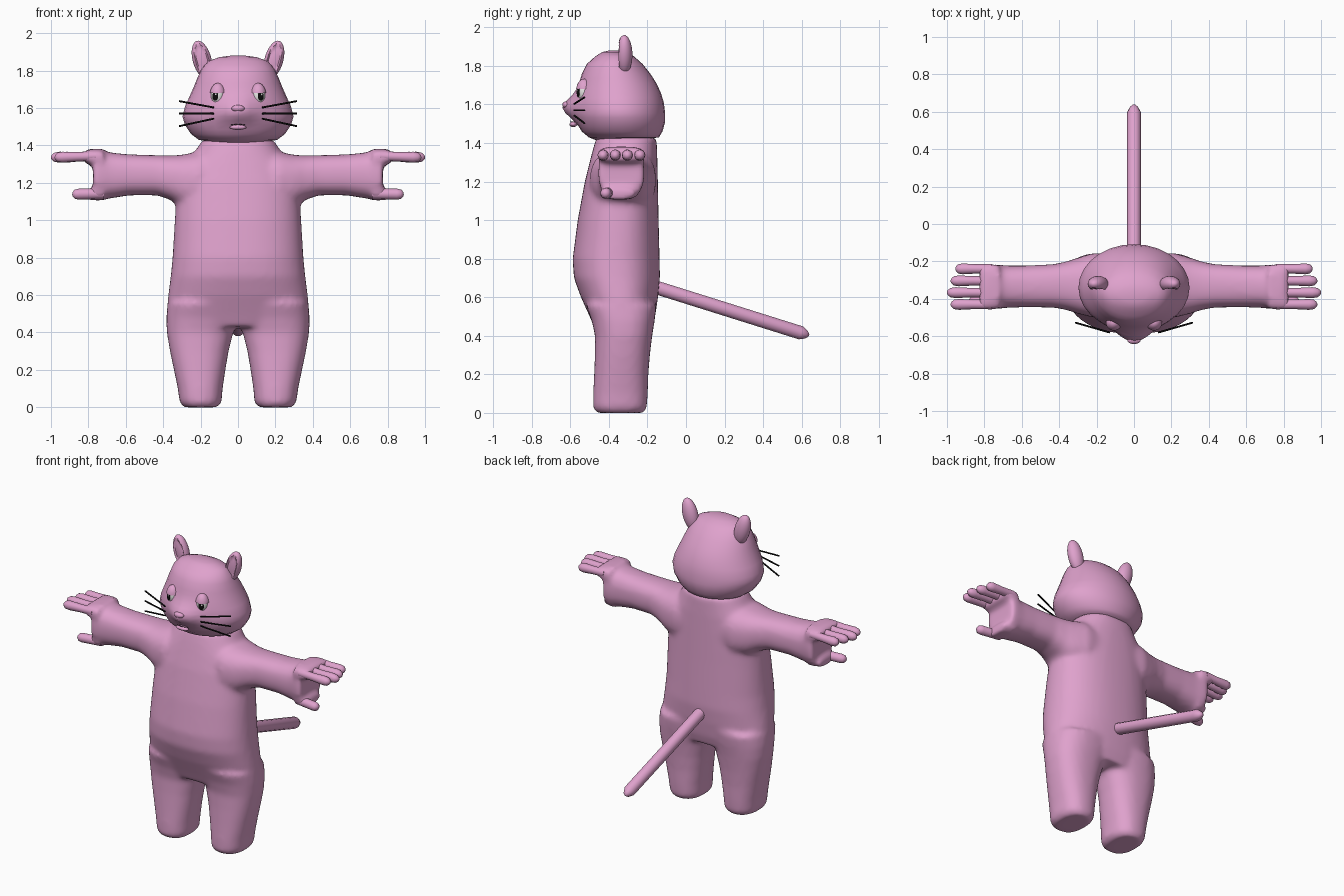
import bpy, bmesh, math
from mathutils import Vector, Matrix

if "Cube" in bpy.data.objects:
    bpy.data.objects.remove(bpy.data.objects["Cube"])


def material(name, rgb):
    m = bpy.data.materials.new(name)
    m.diffuse_color = (*rgb, 1)
    m.use_nodes = True
    m.node_tree.nodes["Principled BSDF"].inputs["Base Color"].default_value = m.diffuse_color
    return m


PINK = material("pink", (0.74, 0.36, 0.61))
BLACK = material("black", (0.004, 0.004, 0.004))
WHITE = material("white", (0.82, 0.82, 0.8))


def finish(name, bm, mat, angle=60):
    bmesh.ops.recalc_face_normals(bm, faces=bm.faces)
    me = bpy.data.meshes.new(name)
    bm.to_mesh(me)
    bm.free()
    ob = bpy.data.objects.new(name, me)
    bpy.context.collection.objects.link(ob)
    me.materials.append(mat)
    bpy.ops.object.select_all(action='DESELECT')
    ob.select_set(True)
    bpy.context.view_layer.objects.active = ob
    bpy.ops.object.shade_smooth_by_angle(angle=math.radians(angle))
    return ob


def loft(bm, rings, place, sides=32, power=2.0, steps=1):
    """Rings are (t, u_min, u_max, v_min, v_max); place maps (t, u, v) to a point."""
    dense = []
    for a, b in zip(rings, rings[1:]):
        dense += [[p + (q - p) * i / steps for p, q in zip(a, b)] for i in range(steps)]
    dense.append(rings[-1])
    loops = []
    for t, u0, u1, v0, v1 in dense:
        loop = []
        for i in range(sides):
            a = 2 * math.pi * i / sides
            c, s = math.cos(a), math.sin(a)
            u = math.copysign(abs(c) ** (2 / power), c)
            v = math.copysign(abs(s) ** (2 / power), s)
            loop.append(bm.verts.new(place(t, (u0 + u1 + u * (u1 - u0)) / 2,
                                           (v0 + v1 + v * (v1 - v0)) / 2)))
        loops.append(loop)
    for a, b in zip(loops, loops[1:]):
        for i in range(sides):
            j = (i + 1) % sides
            bm.faces.new((a[i], a[j], b[j], b[i]))
    bm.faces.new(loops[0])
    bm.faces.new(loops[-1])


def sphere(name, mat, loc, size, turn=0, lean=0, edit=None, segs=24):
    bm = bmesh.new()
    bmesh.ops.create_uvsphere(bm, u_segments=segs, v_segments=segs // 2, radius=1)
    if edit:
        edit(bm)
    m = (Matrix.Translation(loc) @ Matrix.Rotation(turn, 4, 'Z')
         @ Matrix.Rotation(lean, 4, 'Y') @ Matrix.Diagonal((*size, 1)))
    bm.transform(m)
    return finish(name, bm, mat)


def rod(name, mat, start, end, radii, sides=12):
    """Round rod through (fraction, radius) stations."""
    start, end = Vector(start), Vector(end)
    rot = (end - start).to_track_quat('Z', 'Y')
    bm = bmesh.new()
    loft(bm, [(f * (end - start).length, -r, r, -r, r) for f, r in radii],
         lambda t, u, v: start + rot @ Vector((u, v, t)), sides)
    return finish(name, bm, mat)


# Body: torso, legs, arms and palms fused into one soft skin
bm = bmesh.new()
loft(bm, [(0.43, -0.36, 0.36, -0.47, -0.18), (0.5, -0.382, 0.382, -0.50, -0.16),
          (0.6, -0.373, 0.373, -0.545, -0.145), (0.7, -0.36, 0.36, -0.582, -0.135),
          (0.8, -0.35, 0.35, -0.588, -0.137), (1.0, -0.338, 0.338, -0.562, -0.142),
          (1.2, -0.325, 0.325, -0.525, -0.146), (1.3, -0.285, 0.285, -0.50, -0.148),
          (1.36, -0.235, 0.235, -0.485, -0.15), (1.43, -0.19, 0.19, -0.465, -0.152)],
     lambda t, u, v: (u, v, t), 48, 2.3)
for s in (-1, 1):
    loft(bm, [(0, 0.11, 0.29, -0.465, -0.22), (0.025, 0.088, 0.312, -0.482, -0.203),
              (0.1, 0.082, 0.322, -0.482, -0.198), (0.2, 0.067, 0.343, -0.477, -0.195),
              (0.3, 0.05, 0.364, -0.473, -0.187), (0.4, 0.025, 0.381, -0.472, -0.175),
              (0.48, -0.01, 0.384, -0.49, -0.162), (0.56, -0.02, 0.376, -0.52, -0.152)],
         lambda t, u, v: (s * u, v, t), 32, 2.4)
    loft(bm, [(0.1, -0.48, -0.16, 1.05, 1.37), (0.22, -0.50, -0.155, 1.05, 1.365),
              (0.3, -0.48, -0.18, 1.07, 1.35), (0.36, -0.46, -0.2, 1.108, 1.346),
              (0.43, -0.447, -0.215, 1.133, 1.348), (0.58, -0.445, -0.222, 1.133, 1.352),
              (0.68, -0.448, -0.222, 1.117, 1.362), (0.74, -0.455, -0.216, 1.108, 1.38),
              (0.775, -0.455, -0.216, 1.108, 1.384)],
         lambda t, u, v: (s * t, u, v), 32, 2.5)
    # knuckle ridge above the palm and heel below it
    loft(bm, [(0.72, -0.455, -0.216, 1.28, 1.382), (0.80, -0.458, -0.213, 1.3, 1.38),
              (0.825, -0.455, -0.216, 1.307, 1.372)],
         lambda t, u, v: (s * t, u, v), 32, 3.5)
    loft(bm, [(0.72, -0.44, -0.24, 1.105, 1.19), (0.80, -0.43, -0.27, 1.107, 1.165)],
         lambda t, u, v: (s * t, u, v), 32, 2.5)
body = finish("body", bm, PINK)
mod = body.modifiers.new("fuse", 'REMESH')
mod.mode = 'VOXEL'
mod.voxel_size = 0.015
mod.use_smooth_shade = True
mod = body.modifiers.new("soften", 'SMOOTH')
mod.factor = 0.5
mod.iterations = 9
for mod_name in ("fuse", "soften"):
    bpy.ops.object.modifier_apply(modifier=mod_name)
bpy.ops.object.shade_smooth()

# Head: faceted loft with the snout pulled forward
bm = bmesh.new()
loft(bm, [(1.412, -0.12, 0.12, -0.46, -0.25), (1.43, -0.21, 0.21, -0.505, -0.14),
          (1.46, -0.25, 0.25, -0.54, -0.122), (1.51, -0.284, 0.284, -0.563, -0.108),
          (1.555, -0.297, 0.297, -0.573, -0.108), (1.61, -0.283, 0.283, -0.573, -0.115),
          (1.66, -0.26, 0.26, -0.567, -0.13), (1.71, -0.238, 0.238, -0.555, -0.153),
          (1.76, -0.218, 0.218, -0.54, -0.185), (1.81, -0.195, 0.195, -0.515, -0.225),
          (1.85, -0.16, 0.16, -0.47, -0.27), (1.872, -0.1, 0.1, -0.435, -0.315),
          (1.88, -0.04, 0.04, -0.4, -0.35)],
     lambda t, u, v: (u, v, t), 28, 2.0, 2)
for v in bm.verts:
    if v.co.y < -0.4:
        v.co.y -= 0.068 * math.exp(-(v.co.x / 0.085) ** 2 - ((v.co.z - 1.585) / 0.06) ** 2)
finish("head", bm, PINK)

# Nose and lower lip, with a thin mouth line
sphere("nose", PINK, (0, -0.622, 1.598), (0.035, 0.02, 0.018))
sphere("lower_lip", PINK, (0, -0.585, 1.497), (0.045, 0.02, 0.014))
for s in (-1, 1):
    rod("mouth_line", BLACK, (0, -0.601, 1.514), (s * 0.042, -0.586, 1.509),
        [(0, 0.002), (1, 0.001)], 6)


# Ears: flattened ovals with a dished front
def dish(bm):
    for v in bm.verts:
        r = math.hypot(v.co.x / 0.66, v.co.z / 0.76)
        if v.co.y < 0 and r < 1:
            v.co.y *= 0.6


def upper_part(bm):
    geom = bm.verts[:] + bm.edges[:] + bm.faces[:]
    cut = bmesh.ops.bisect_plane(bm, geom=geom, plane_co=(0, 0, 0.2),
                                 plane_no=(0, 0, 1), clear_inner=True)
    edges = [e for e in cut["geom_cut"] if isinstance(e, bmesh.types.BMEdge)]
    bmesh.ops.holes_fill(bm, edges=edges, sides=0)


for s in (-1, 1):
    sphere("ear", PINK, (s * 0.192, -0.32, 1.858), (0.05, 0.042, 0.105), 0, s * 0.27, dish, 32)

    # Eyes with half-closed lids
    turn = s * 0.4
    eye = Vector((s * 0.108, -0.528, 1.668))
    out = Vector((math.sin(turn), -math.cos(turn), 0))
    sphere("eyeball", WHITE, eye, (0.037, 0.036, 0.053), turn)
    sphere("pupil", BLACK, eye + out * 0.034 + Vector((0, 0, -0.004)), (0.017, 0.005, 0.025), turn)
    sphere("eye_glint", WHITE, eye + out * 0.039 + Vector((0.004, 0, 0.005)),
           (0.005, 0.002, 0.006), turn, segs=12)
    sphere("eyelid", PINK, eye, (0.043, 0.043, 0.066), turn, 0, upper_part)

    # Whiskers
    for z0, z1 in ((1.603, 1.637), (1.57, 1.57), (1.543, 1.503)):
        rod("whisker", BLACK, (s * 0.13, -0.58, z0), (s * 0.315, -0.527, z1),
            [(0, 0.005), (1, 0.005)], 8)

    # Fingers and thumb
    tip = [(0, 0.026), (0.45, 0.025), (0.8, 0.029), (0.92, 0.025), (0.98, 0.014), (1, 0.005)]
    for y, x in ((-0.24, 0.955), (-0.304, 0.98), (-0.367, 1.0), (-0.43, 0.98)):
        rod("finger", PINK, (s * 0.76, y, 1.343), (s * x, y, 1.336), tip, 16)
    rod("thumb", PINK, (s * 0.72, -0.40, 1.142), (s * 0.885, -0.42, 1.139),
        [(0, 0.028), (0.8, 0.029), (0.93, 0.024), (1, 0.01)], 16)

# Tail
rod("tail", PINK, (0, -0.2, 0.665), (0, 0.638, 0.402),
    [(0, 0.037), (0.95, 0.037), (0.985, 0.022), (1, 0.006)], 10)
